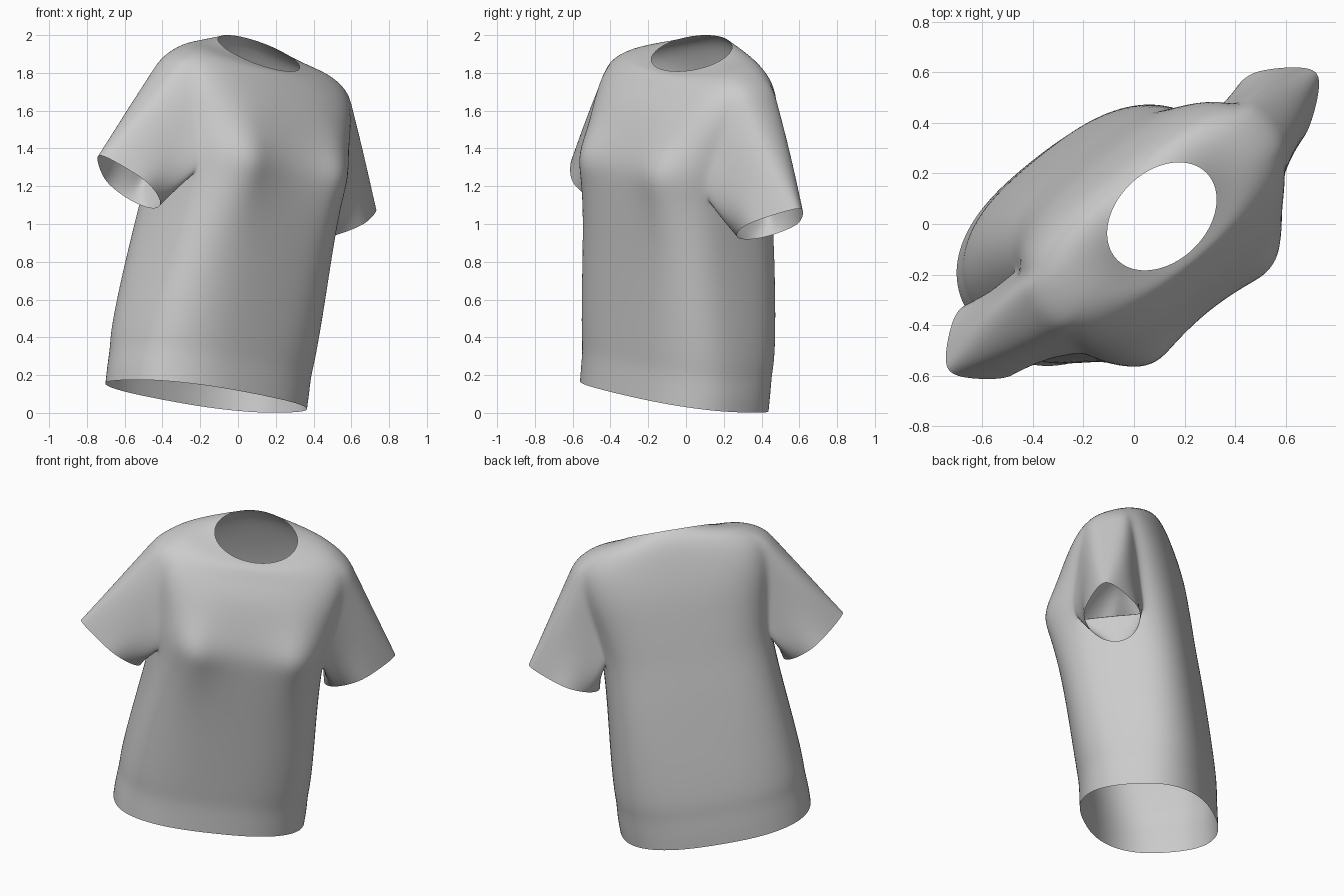
import bpy, bmesh, math
from mathutils import Vector

if "Cube" in bpy.data.objects:
    bpy.data.objects.remove(bpy.data.objects["Cube"])

# Wearer's frame: lateral axis (to wearer's left), forward axis, leaning up axis
YAW, ROLL = math.radians(39), math.radians(8.6)
u = Vector((math.cos(YAW), math.sin(YAW), 0))
fwd = Vector((math.sin(YAW), -math.cos(YAW), 0))
z = Vector((0, 0, 1))
side_axis = u * math.cos(ROLL) - z * math.sin(ROLL)
up_axis = u * math.sin(ROLL) + z * math.cos(ROLL)
origin = u * -0.17 + z * 0.088

def world(s, f, h):
    return origin + side_axis * s + fwd * f + up_axis * h

def spow(v, p):
    return math.copysign(abs(v) ** p, v)

# Torso rows: height, half width, front, back, roundness, tilt to front, drop front/back, bust
ROWS = [
    (0.00, 0.575, 0.335, -0.450, 2.5, 0.015, 0.00, 0.00),
    (0.09, 0.577, 0.335, -0.450, 2.5, 0.01, 0.00, 0.00),
    (0.19, 0.568, 0.335, -0.445, 2.6, 0.00, 0.00, 0.00),
    (0.27, 0.572, 0.345, -0.448, 2.7, 0.00, 0.00, 0.00),
    (0.50, 0.555, 0.37, -0.425, 2.9, 0.00, 0.00, 0.00),
    (0.75, 0.530, 0.40, -0.395, 3.1, 0.00, 0.00, 0.00),
    (0.95, 0.515, 0.425, -0.370, 3.1, 0.00, 0.00, 0.015),
    (1.12, 0.510, 0.445, -0.345, 3.0, 0.00, 0.00, 0.045),
    (1.24, 0.520, 0.455, -0.330, 3.0, 0.00, 0.00, 0.075),
    (1.39, 0.545, 0.42, -0.310, 2.9, 0.00, 0.00, 0.025),
    (1.57, 0.580, 0.37, -0.285, 2.8, 0.00, 0.01, 0.00),
    (1.735, 0.580, 0.31, -0.245, 2.5, -0.03, 0.05, 0.00),
    (1.81, 0.460, 0.275, -0.205, 2.3, -0.06, 0.03, 0.00),
    (1.827, 0.335, 0.25, -0.170, 2.1, -0.08, 0.01, 0.00),
    (1.837, 0.250, 0.226, -0.134, 2.0, -0.09, 0.00, 0.00),
]
N, HALF = 32, 2            # columns round the torso, half width of the armhole in columns
PIT, SHOULDER = 7, 11      # rows bounding the armhole

bm = bmesh.new()
local, grid = {}, []

def add(s, f, h):
    v = bm.verts.new(world(s, f, h))
    local[v] = Vector((s, f, h))
    return v

# Torso rings from hem to neck
for h, a, front, back, n, tilt, drop, bust in ROWS:
    ring = []
    for i in range(N):
        t = 2 * math.pi * i / N
        c, sn = math.cos(t), math.sin(t)
        s = a * spow(c, 2 / n)
        f = (front + back) / 2 + (front - back) / 2 * spow(sn, 2 / n)
        if sn > 0:
            f += bust * math.exp(-((abs(s) - 0.31) / 0.13) ** 2)
        ring.append(add(s, f, h + tilt * sn - drop * sn * sn))
    grid.append(ring)

# Torso faces, leaving both armholes open
for r in range(len(ROWS) - 1):
    for i in range(N):
        near_side = any((i - c + HALF) % N < 2 * HALF for c in (0, N // 2))
        if PIT <= r < SHOULDER and near_side:
            continue
        j = (i + 1) % N
        bm.faces.new((grid[r][i], grid[r][j], grid[r + 1][j], grid[r + 1][i]))

# Sleeves grown from the armhole loops to a slanted, teardrop-shaped cuff
OUTER, INNER = Vector((0.95, -0.01, 1.15)), Vector((0.545, 0.0, 0.92))
centre, radius = (OUTER + INNER) / 2, (OUTER - INNER) / 2
path = [(PIT, k) for k in range(0, HALF)]
path += [(r, HALF) for r in range(PIT, SHOULDER)]
path += [(SHOULDER, k) for k in range(HALF, -HALF, -1)]
path += [(r, -HALF) for r in range(SHOULDER, PIT, -1)]
path += [(PIT, k) for k in range(-HALF, 0)]
M = len(path)
for side in (1, -1):
    prev = [grid[r][(k if side == 1 else N // 2 - k) % N] for r, k in path]
    start = [local[v] for v in prev]
    for t in (0.12, 0.3, 0.5, 0.7, 0.88, 1.0):
        ring = []
        for i, p in enumerate(start):
            ang = 2 * math.pi * i / M
            wide = 0.175 * (1 - 0.5 * max(0, -math.cos(ang)))
            q = centre - radius * math.cos(ang) + Vector((0, wide * math.sin(ang), 0))
            p = Vector((p.x * side, p.y, p.z))
            w = p.lerp(q, t)
            # soft folds falling from the shoulder
            w.y += 0.012 * math.sin(3 * ang) * math.sin(math.pi * t)
            ring.append(add(w.x * side, w.y, w.z))
        for i in range(M):
            j = (i + 1) % M
            bm.faces.new((prev[i], prev[j], ring[j], ring[i]))
        prev = ring

bmesh.ops.recalc_face_normals(bm, faces=bm.faces)
mesh = bpy.data.meshes.new("t_shirt")
bm.to_mesh(mesh)
bm.free()
shirt = bpy.data.objects.new("t_shirt", mesh)
bpy.context.collection.objects.link(shirt)

# Smooth cloth surface
for p in mesh.polygons:
    p.use_smooth = True
sub = shirt.modifiers.new("smooth", 'SUBSURF')
sub.levels = sub.render_levels = 2
